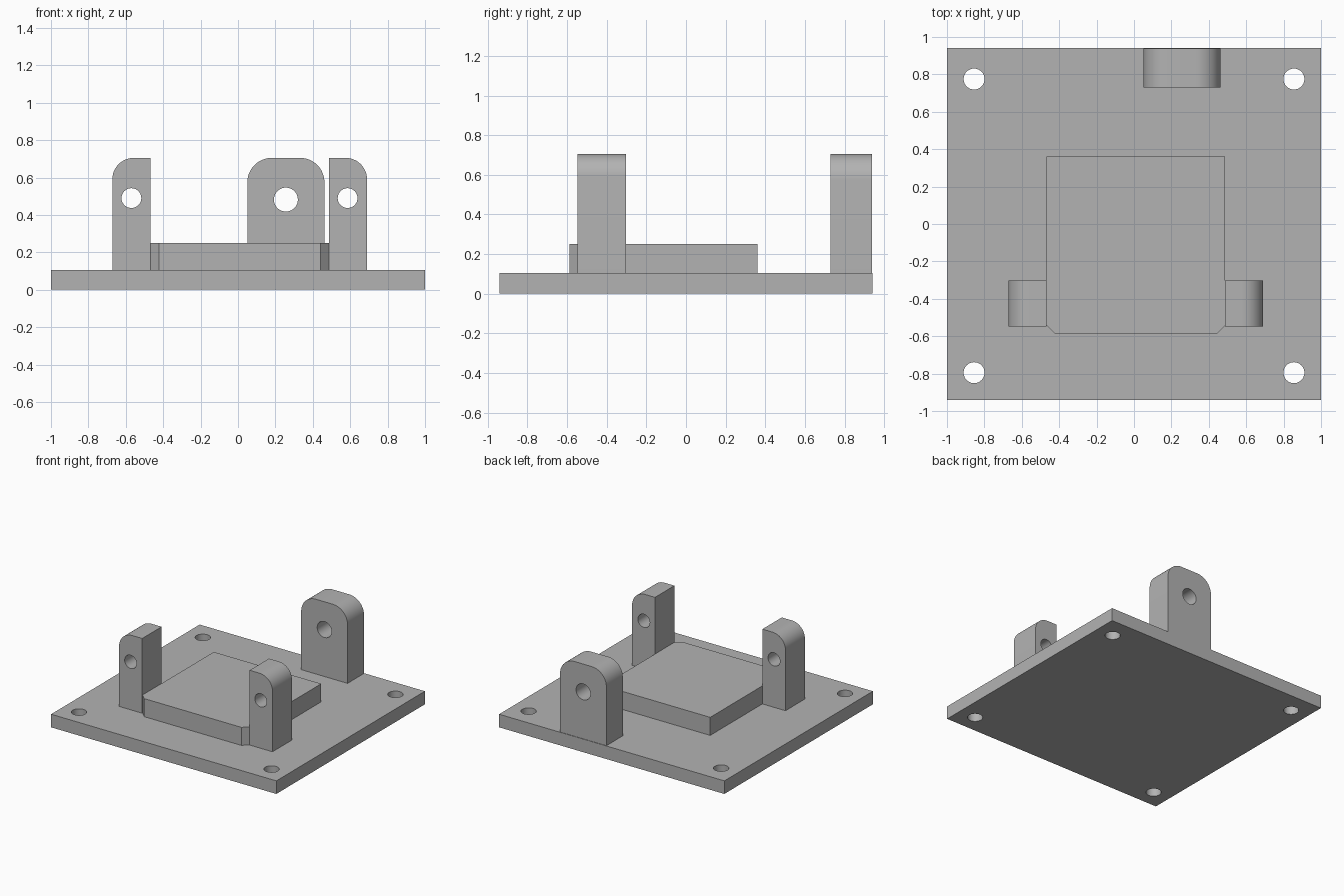
import bpy, bmesh, math
from mathutils import Matrix, Vector

if "Cube" in bpy.data.objects:
    bpy.data.objects.remove(bpy.data.objects["Cube"], do_unlink=True)

grey = bpy.data.materials.new("plain grey")
grey.use_nodes = True
colour = (0.45, 0.45, 0.45, 1)
grey.diffuse_color = colour
grey.node_tree.nodes["Principled BSDF"].inputs["Base Color"].default_value = colour


def circle(cx, cy, r, n=40):
    return [(cx + r * math.cos(math.tau * i / n), cy + r * math.sin(math.tau * i / n)) for i in range(n)]


def rounded_top(x0, x1, z0, z1, left, right, n=12):
    """Upright outline with optional rounded top corners."""
    pts = [(x0, z0), (x1, z0)]
    for r, cx, start in ((right, x1 - right, 0), (left, x0 + left, math.pi / 2)):
        for i in range(n + 1 if r else 1):
            a = start + math.pi / 2 * i / n
            pts.append((cx + r * math.cos(a), z1 - r + r * math.sin(a)))
    return pts


def plate(name, outline, holes, depth, matrix=Matrix()):
    """Extrude an outline with holes along local z, then place it."""
    bm = bmesh.new()
    for loop in [outline] + holes:
        vs = [bm.verts.new((x, y, 0)) for x, y in loop]
        for i, v in enumerate(vs):
            bm.edges.new((v, vs[(i + 1) % len(vs)]))
    bmesh.ops.triangle_fill(bm, use_beauty=True, edges=bm.edges[:], normal=(0, 0, 1))
    top = bmesh.ops.extrude_face_region(bm, geom=bm.faces[:], use_keep_orig=True)["geom"]
    bmesh.ops.translate(bm, vec=Vector((0, 0, depth)),
                        verts=[g for g in top if isinstance(g, bmesh.types.BMVert)])
    bm.transform(matrix)
    bmesh.ops.recalc_face_normals(bm, faces=bm.faces[:])
    mesh = bpy.data.meshes.new(name)
    bm.to_mesh(mesh)
    bm.free()
    mesh.materials.append(grey)
    ob = bpy.data.objects.new(name, mesh)
    bpy.context.collection.objects.link(ob)
    bpy.ops.object.select_all(action="DESELECT")
    ob.select_set(True)
    bpy.context.view_layer.objects.active = ob
    bpy.ops.object.shade_smooth_by_angle(angle=math.radians(30))
    return ob


def lug(name, x0, x1, y0, y1, left, right, hole):
    """Upright drilled ear whose outline faces the front."""
    stand = Matrix.Translation((0, y1, 0)) @ Matrix.Rotation(math.pi / 2, 4, "X")
    return plate(name, rounded_top(x0, x1, BASE, 0.705, left, right), [circle(*hole)], y1 - y0, stand)


BASE = 0.105

# Base plate with four corner holes
half = 0.942
corners = [(-1, -half), (1, -half), (1, half), (-1, half)]
bolts = [circle(x, y, 0.056) for x in (-0.855, 0.855) for y in (-0.795, 0.775)]
plate("base_plate", corners, bolts, BASE)

# Raised pad with chamfered front corners
x0, x1, y0, y1, c = -0.467, 0.487, -0.588, 0.36, 0.045
pad = [(x0 + c, y0), (x1 - c, y0), (x1, y0 + c), (x1, y1), (x0, y1), (x0, y0 + c)]
plate("raised_pad", pad, [], 0.145, Matrix.Translation((0, 0, BASE)))

# Front pair of ears, rounded on the outside, and the wider rear ear
lug("front_right_lug", -0.672, -0.467, -0.548, -0.302, 0.115, 0, (-0.57, 0.49, 0.053))
lug("front_left_lug", 0.487, 0.69, -0.548, -0.302, 0, 0.115, (0.586, 0.49, 0.053))
lug("rear_lug", 0.05, 0.462, 0.73, 0.938, 0.13, 0.13, (0.256, 0.482, 0.064))
